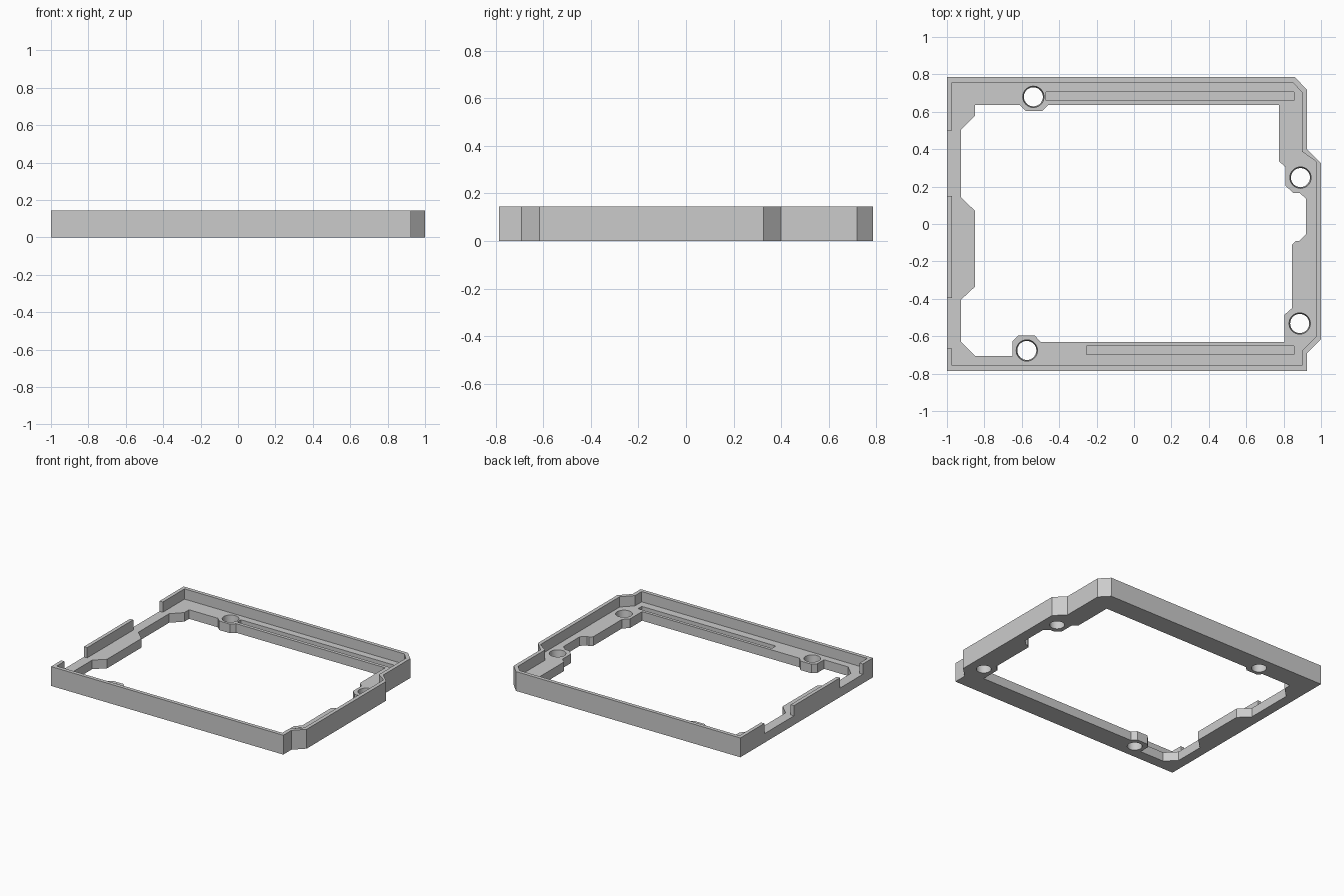
import bpy
import bmesh
from mathutils import Matrix

HEIGHT, FLOOR, GROOVE = 0.145, 0.068, 0.03

if "Cube" in bpy.data.objects:
    bpy.data.objects.remove(bpy.data.objects["Cube"], do_unlink=True)

grey = bpy.data.materials.new("plain grey")
grey.use_nodes = True
grey.diffuse_color = (0.6, 0.6, 0.6, 1)
grey.node_tree.nodes["Principled BSDF"].inputs["Base Color"].default_value = grey.diffuse_color


def make_object(name, bm):
    bmesh.ops.recalc_face_normals(bm, faces=bm.faces)
    mesh = bpy.data.meshes.new(name)
    bm.to_mesh(mesh)
    bm.free()
    mesh.materials.append(grey)
    obj = bpy.data.objects.new(name, mesh)
    bpy.context.collection.objects.link(obj)
    return obj


def prism(name, outline, z0, z1):
    bm = bmesh.new()
    face = bm.faces.new([bm.verts.new((x, y, z0)) for x, y in outline])
    result = bmesh.ops.extrude_face_region(bm, geom=[face])
    top = [v for v in result["geom"] if isinstance(v, bmesh.types.BMVert)]
    bmesh.ops.translate(bm, verts=top, vec=(0, 0, z1 - z0))
    return make_object(name, bm)


def box(name, x0, x1, y0, y1, z0, z1):
    return prism(name, [(x0, y0), (x1, y0), (x1, y1), (x0, y1)], z0, z1)


def tapered_pin(name, x, y):
    bm = bmesh.new()
    bmesh.ops.create_cone(bm, cap_ends=True, segments=32, radius1=0.05, radius2=0.058,
                          depth=FLOOR + 0.02, matrix=Matrix.Translation((x, y, FLOOR / 2)))
    return make_object(name, bm)


def cut(target, cutter):
    cutter.hide_render = True
    mod = target.modifiers.new("cut", "BOOLEAN")
    mod.operation, mod.solver, mod.object = "DIFFERENCE", "EXACT", cutter
    bpy.context.view_layer.objects.active = target
    bpy.ops.object.modifier_apply(modifier=mod.name)
    bpy.data.objects.remove(cutter, do_unlink=True)


# Outer body with stepped, chamfered end
frame = prism("bumper_frame", [
    (-1, -.785), (.925, -.785), (.925, -.69), (1, -.615), (1, .325),
    (.925, .4), (.925, .718), (.86, .785), (-1, .785)], 0, HEIGHT)

# Board recess, running out through the two connector notches in the end wall
OUT, IN = -1.1, -.973
recess = [(IN, -.757), (.897, -.757), (.897, -.678), (.972, -.603), (.972, .335),
          (.897, .388), (.897, .706), (.848, .757), (IN, .757)]
for y0, y1 in ((.15, .5), (-.665, -.395)):
    recess += [(IN, y1), (OUT, y1), (OUT, y0), (IN, y0)]
cut(frame, prism("recess_cutter", recess, FLOOR, HEIGHT + .1))

# Central opening that leaves the ledge and screw bosses
cut(frame, prism("opening_cutter", [
    (-.85, .635), (-.61, .635), (-.58, .605), (-.49, .605), (-.46, .635),
    (.775, .635), (.775, .335), (.81, .305), (.81, .205), (.85, .167),
    (.885, .167), (.92, .135), (.92, -.055), (.885, -.09), (.865, -.09),
    (.845, -.11), (.845, -.45), (.805, -.485), (.805, -.63), (-.5, -.63),
    (-.53, -.597), (-.62, -.597), (-.65, -.627), (-.65, -.705), (-.85, -.705),
    (-.925, -.63), (-.925, -.405), (-.85, -.335), (-.85, .07), (-.925, .143),
    (-.925, .505), (-.85, .58)], -.1, HEIGHT))

# Pin grooves along the two long ledges
cut(frame, box("back_groove_cutter", -.47, .855, .66, .705, GROOVE, HEIGHT))
cut(frame, box("front_groove_cutter", -.255, .855, -.698, -.653, GROOVE, HEIGHT))

# Screw holes
for hx, hy in ((-.538, .68), (-.573, -.676), (.89, .248), (.886, -.532)):
    cut(frame, tapered_pin("hole_cutter", hx, hy))

bpy.ops.object.select_all(action="DESELECT")
frame.select_set(True)
bpy.context.view_layer.objects.active = frame
bpy.ops.object.shade_smooth_by_angle()
